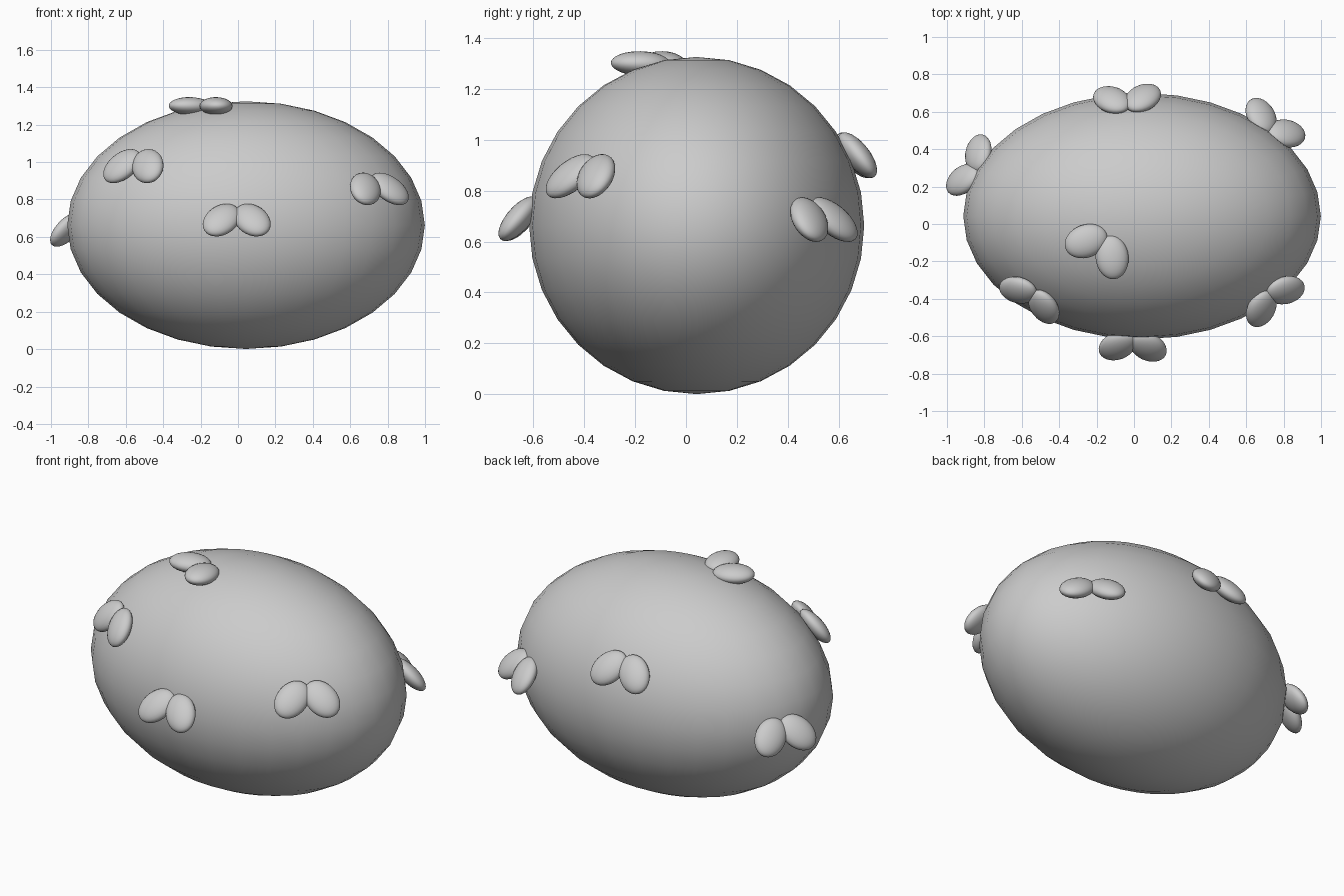
import bpy
from math import radians, sin, cos
from mathutils import Vector, Matrix

if "Cube" in bpy.data.objects:
    bpy.data.objects.remove(bpy.data.objects["Cube"])

CENTRE = Vector((0.043, 0.042, 0.663))
RADII = Vector((0.956, 0.658, 0.662))


def ellipsoid(name, matrix, segments, rings):
    bpy.ops.mesh.primitive_uv_sphere_add(segments=segments, ring_count=rings, radius=1)
    ob = bpy.context.object
    ob.name = name
    ob.data.transform(matrix)
    bpy.ops.object.shade_smooth()
    return ob


def axes_matrix(centre, a, b, c):
    m = Matrix((a, b, c)).transposed().to_4x4()
    m.translation = centre
    return m


# Main rounded body
ellipsoid("body",
          axes_matrix(CENTRE, Vector((RADII.x, 0, 0)), Vector((0, RADII.y, 0)),
                      Vector((0, 0, RADII.z))), 32, 16)


# A pair of flattened lobes hanging downhill from the surface, tips lifted outwards
def lobe_pair(name, mid, tilt_deg, offset):
    d = Vector(mid) - CENTRE
    unit = Vector((d.x / RADII.x, d.y / RADII.y, d.z / RADII.z)).normalized()
    surface = CENTRE + Vector((unit.x * RADII.x, unit.y * RADII.y, unit.z * RADII.z))
    out = Vector((unit.x / RADII.x, unit.y / RADII.y, unit.z / RADII.z)).normalized()
    down = Vector((0, 0, -1))
    down = (down - out * down.dot(out)).normalized()
    side = down.cross(out)
    tilt, spread = radians(tilt_deg), radians(38)
    along = down * cos(tilt) + out * sin(tilt)
    thick = out * cos(tilt) - down * sin(tilt)
    for label, s in (("a", 1), ("b", -1)):
        length_dir = side * s * sin(spread) + along * cos(spread)
        width_dir = thick.cross(length_dir)
        centre = surface + out * offset + side * s * 0.082
        ellipsoid(f"{name}_lobe_{label}",
                  axes_matrix(centre, width_dir * 0.088, thick * 0.048, length_dir * 0.117),
                  24, 16)


# Lobe pairs scattered around the body: position, outward tilt, height above surface
pairs = {
    "front": ((-0.008, -0.658, 0.69), 38, 0.040),
    "front_left": ((-0.565, -0.40, 0.98), 5, 0.022),
    "front_right": ((0.76, -0.40, 0.855), 22, 0.032),
    "top": ((-0.19, -0.135, 1.30), 20, 0.018),
    "back_left": ((-0.865, 0.295, 0.64), 38, 0.036),
    "back_right": ((0.735, 0.508, 0.685), 38, 0.036),
    "back": ((-0.038, 0.67, 0.94), 14, 0.028),
}
for name, (mid, tilt, offset) in pairs.items():
    lobe_pair(name, mid, tilt, offset)
